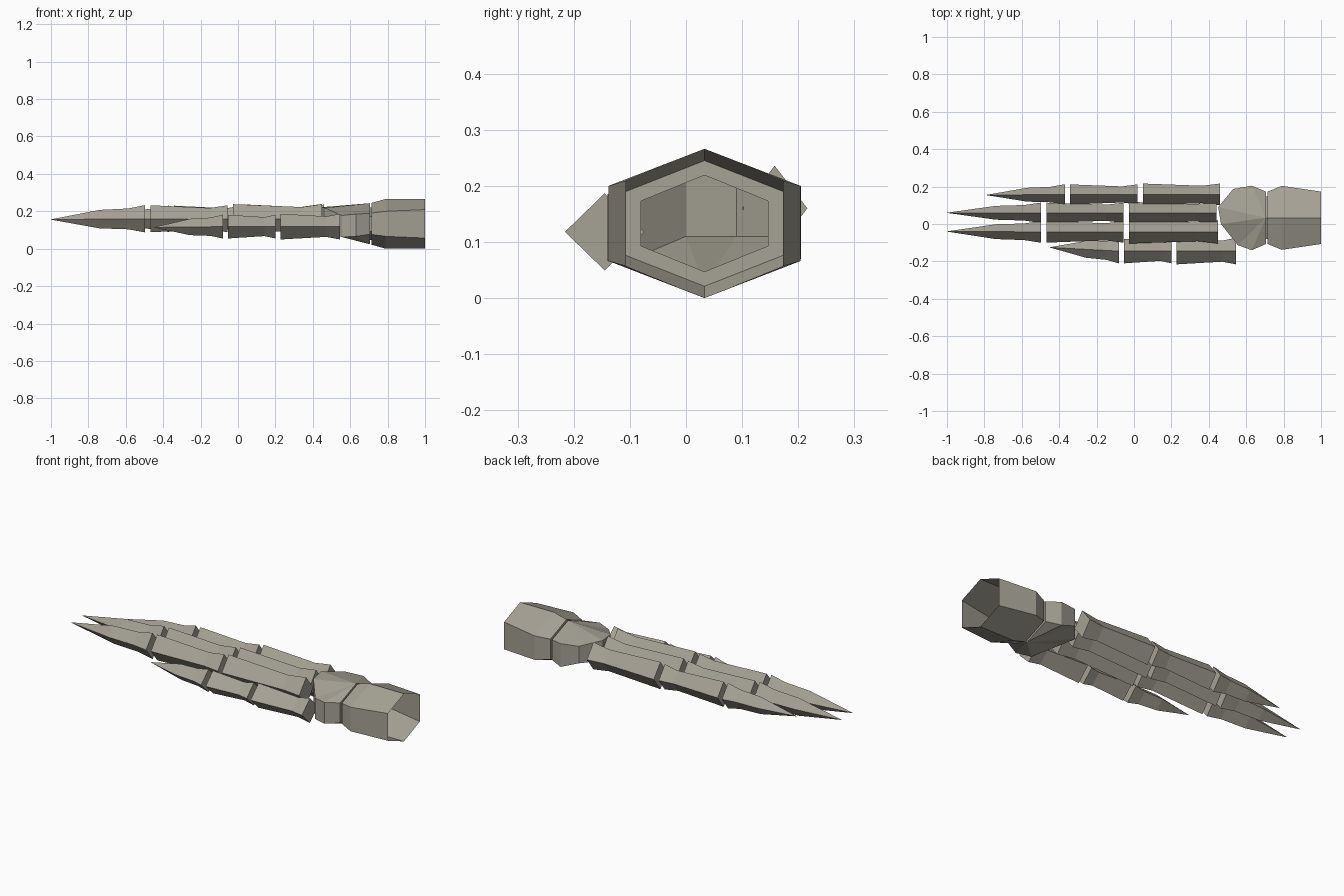
import bpy, bmesh

if "Cube" in bpy.data.objects:
    bpy.data.objects.remove(bpy.data.objects["Cube"])

mat = bpy.data.materials.new("warm grey")
mat.diffuse_color = (0.38, 0.36, 0.30, 1)
mat.use_nodes = True
mat.node_tree.nodes["Principled BSDF"].inputs["Base Color"].default_value = mat.diffuse_color


def make(name, build):
    """New flat-shaded object whose mesh is filled by build(bm)."""
    bm = bmesh.new()
    build(bm)
    bmesh.ops.remove_doubles(bm, verts=bm.verts, dist=0.0005)
    bmesh.ops.recalc_face_normals(bm, faces=bm.faces)
    me = bpy.data.meshes.new(name)
    bm.to_mesh(me)
    bm.free()
    me.materials.append(mat)
    ob = bpy.data.objects.new(name, me)
    bpy.context.collection.objects.link(ob)
    return ob


def loft(bm, rings, cap=True):
    """Join rings of points with quads; optionally close both ends."""
    loops = [[bm.verts.new(p) for p in r] for r in rings]
    for a, b in zip(loops, loops[1:]):
        n = len(a)
        for i in range(n):
            bm.faces.new((a[i], a[(i + 1) % n], b[(i + 1) % n], b[i]))
    if cap:
        bm.faces.new(loops[0])
        bm.faces.new(loops[-1])


def diamond(x, y, z, hy, hz):
    return [(x, y, z + hz), (x, y + hy, z), (x, y, z - hz), (x, y - hy, z)]


def hexagon(x, hy, hz, s, y=0.033, z=0.133):
    return [(x, y, z + hz), (x, y + hy, z + s), (x, y + hy, z - s),
            (x, y, z - hz), (x, y - hy, z - s), (x, y - hy, z + s)]


# Fingers: two waisted bones and a pointed claw, all with a diamond section
def finger(name, y, z, hy, hz, tip, claw_end, mid, root, tip_y):
    def bone(x0, x1, k):
        def build(bm):
            steps = [(0, 1.0), (0.77, 0.8), (1, 1.0)]
            loft(bm, [diamond(x0 + (x1 - x0) * t, y, z, hy * s * k, hz * s * k)
                      for t, s in steps])
        return build

    def claw(bm):
        length = claw_end - tip
        steps = [(0, 0.01), (0.52, 0.66), (0.82, 0.74), (1, 0.97)]
        loft(bm, [diamond(tip + length * t, tip_y + (y - tip_y) * t, z - 0.004 * (1 - t),
                          hy * s, hz * s) for t, s in steps])

    make(name + "_claw", claw)
    make(name + "_middle_bone", bone(*mid, 0.96))
    make(name + "_root_bone", bone(*root, 1.04))


finger("outer_finger", 0.158, 0.16, 0.056, 0.073, -0.79, -0.37, (-0.343, 0.02), (0.047, 0.46), 0.155)
finger("middle_finger", 0.06, 0.16, 0.056, 0.075, -1.0, -0.497, (-0.468, -0.055), (-0.028, 0.44), 0.06)
finger("inner_finger", -0.042, 0.16, 0.06, 0.075, -1.0, -0.497, (-0.468, -0.055), (-0.028, 0.45), -0.04)
finger("thumb", -0.145, 0.118, 0.068, 0.066, -0.45, -0.08, (-0.053, 0.2), (0.228, 0.545), -0.125)

# Palm: side wall with top and bottom fans meeting at the wrist ridge
WALL = [  # x, y, top z, bottom z
    (0.705, -0.107, 0.189, 0.077), (0.63, -0.14, 0.185, 0.066),
    (0.555, -0.113, 0.178, 0.062), (0.465, 0.0, 0.218, 0.11),
    (0.45, 0.09, 0.222, 0.11), (0.53, 0.187, 0.205, 0.11),
    (0.63, 0.205, 0.2, 0.07), (0.705, 0.173, 0.189, 0.077)]
HOLE = (0.113, 0.086, 0.04)


def palm(bm):
    top = [bm.verts.new((x, y, t)) for x, y, t, b in WALL]
    low = [bm.verts.new((x, y, b)) for x, y, t, b in WALL]
    ridge_top = bm.verts.new((0.705, 0.033, 0.243))
    ridge_low = bm.verts.new((0.705, 0.033, 0.024))
    for i in range(len(WALL) - 1):
        bm.faces.new((top[i], top[i + 1], low[i + 1], low[i]))
        bm.faces.new((top[i], top[i + 1], ridge_top))
        bm.faces.new((low[i], low[i + 1], ridge_low))
    # lip around the wrist opening
    loft(bm, [hexagon(0.705, 0.14, 0.11, 0.056), hexagon(0.705, *HOLE)], cap=False)


make("palm", palm)

# Wrist: short hollow link between palm and cuff
make("wrist_link", lambda bm: loft(
    bm, [hexagon(0.705, *HOLE), hexagon(0.715, *HOLE)], cap=False))

# Cuff: open six-sided sleeve with a lip at the wrist
make("cuff", lambda bm: loft(
    bm, [hexagon(0.715, *HOLE), hexagon(0.715, 0.14, 0.112, 0.057),
         hexagon(0.79, 0.171, 0.133, 0.067), hexagon(1.0, 0.14, 0.133, 0.076)], cap=False))
